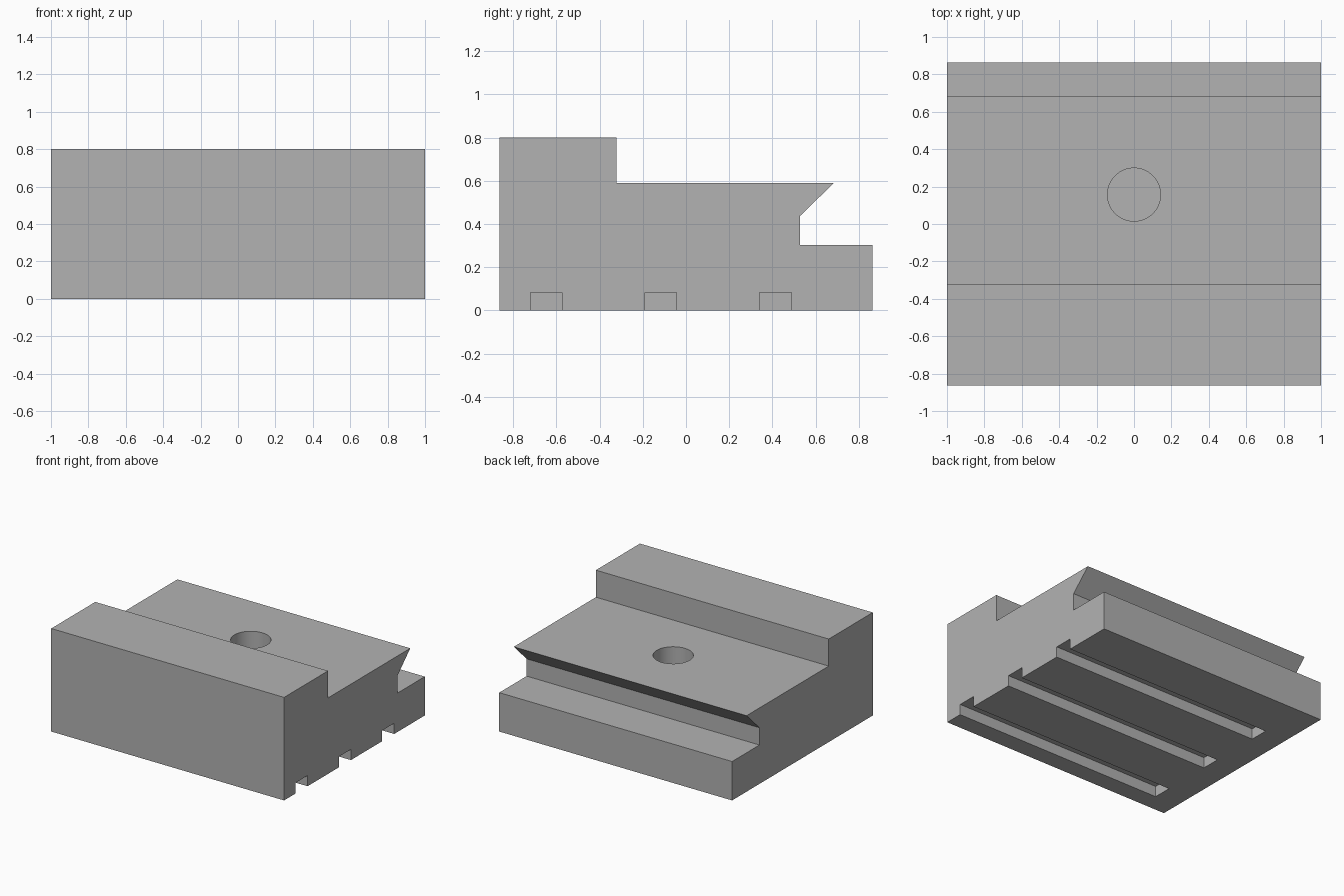
import bpy
import bmesh
import math

if "Cube" in bpy.data.objects:
    bpy.data.objects.remove(bpy.data.objects["Cube"], do_unlink=True)

grey = bpy.data.materials.new("plain grey")
grey.use_nodes = True
colour = (0.448, 0.448, 0.448, 1.0)
grey.diffuse_color = colour
grey.node_tree.nodes["Principled BSDF"].inputs["Base Color"].default_value = colour


def extrude_profile(name, profile, x0, x1):
    """Extrude a closed (y, z) outline along x."""
    bm = bmesh.new()
    face = bm.faces.new([bm.verts.new((x0, y, z)) for y, z in profile])
    new = bmesh.ops.extrude_face_region(bm, geom=[face])["geom"]
    verts = [v for v in new if isinstance(v, bmesh.types.BMVert)]
    bmesh.ops.translate(bm, verts=verts, vec=(x1 - x0, 0, 0))
    bmesh.ops.recalc_face_normals(bm, faces=bm.faces)
    mesh = bpy.data.meshes.new(name)
    bm.to_mesh(mesh)
    bm.free()
    mesh.materials.append(grey)
    obj = bpy.data.objects.new(name, mesh)
    bpy.context.collection.objects.link(obj)
    return obj


def cut(target, cutter):
    """Subtract the cutter for good, then remove it."""
    cutter.hide_render = True
    mod = target.modifiers.new("cut", "BOOLEAN")
    mod.operation = "DIFFERENCE"
    mod.solver = "EXACT"
    mod.object = cutter
    bpy.ops.object.select_all(action="DESELECT")
    bpy.context.view_layer.objects.active = target
    target.select_set(True)
    bpy.ops.object.modifier_apply(modifier=mod.name)
    bpy.data.objects.remove(cutter, do_unlink=True)


# Stepped block with an undercut dovetail lip along the back
block = extrude_profile("stepped_block", [
    (-0.863, 0), (0.863, 0), (0.863, 0.302), (0.527, 0.302), (0.527, 0.436),
    (0.685, 0.59), (-0.323, 0.59), (-0.323, 0.80), (-0.863, 0.80)], -1, 1)

# Three grooves in the underside, open on the left end only
half = 0.0735
for i in range(3):
    y = -0.648 + 0.5315 * i
    groove = extrude_profile("groove_cutter", [
        (y - half, -0.1), (y + half, -0.1), (y + half, 0.083), (y - half, 0.083)],
        -0.805, 1.1)
    cut(block, groove)

# Blind round hole in the middle deck
floor, top = 0.3, 0.7
bpy.ops.mesh.primitive_cylinder_add(
    vertices=64, radius=0.142, depth=top - floor,
    location=(0, 0.157, (top + floor) / 2))
hole = bpy.context.object
hole.name = "hole_cutter"
hole.data.materials.append(grey)
cut(block, hole)

bpy.ops.object.shade_smooth_by_angle(angle=math.radians(30))
